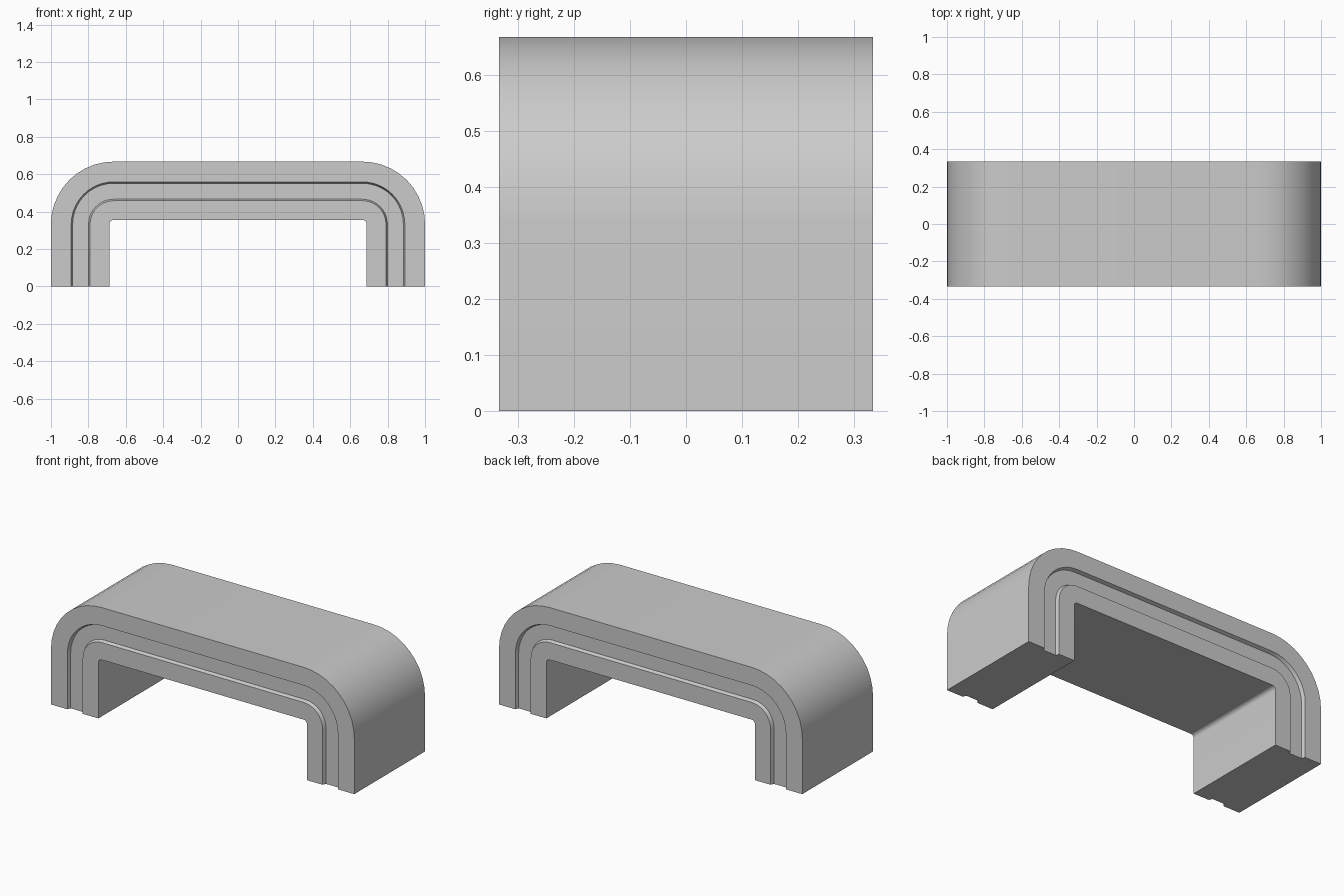
import bpy, bmesh
from math import sin, cos, pi

if "Cube" in bpy.data.objects:
    bpy.data.objects.remove(bpy.data.objects["Cube"])

HALF_X, TOP, HALF_Y = 1.0, 0.667, 0.333
RADIUS, THICK = 0.335, 0.312
DEPTH, STEPS = 0.02, 10

# Cross-section: (distance in from the outer skin, y), front half then mirrored to the back
front = [(0, -HALF_Y), (0.108, -HALF_Y), (0.116, -HALF_Y + DEPTH),
         (0.201, -HALF_Y + DEPTH), (0.209, -HALF_Y), (THICK, -HALF_Y)]
section = front + [(d, -y) for d, y in reversed(front)]


def arch_path(inset):
    """Points of the arch centre-line at a given inset, left foot to right foot."""
    cx, cz, r = HALF_X - RADIUS, TOP - RADIUS, RADIUS - inset
    arc = [(cx + r * cos(a), cz + r * sin(a))
           for a in (pi / 2 * i / STEPS for i in range(STEPS + 1))]
    right = [(HALF_X - inset, 0)] + arc
    return [(-x, z) for x, z in right] + right[::-1]


# Arch: sweep the grooved section along the concentric paths
bm = bmesh.new()
rails = [[bm.verts.new((x, y, z)) for x, z in arch_path(d)] for d, y in section]
for a, b in zip(rails, rails[1:] + rails[:1]):
    for i in range(len(a) - 1):
        bm.faces.new((a[i], a[i + 1], b[i + 1], b[i]))

# Flat feet
for end in (0, -1):
    bm.faces.new([rail[end] for rail in rails])
bmesh.ops.recalc_face_normals(bm, faces=bm.faces)

mesh = bpy.data.meshes.new("grooved_arch")
bm.to_mesh(mesh)
bm.free()
arch = bpy.data.objects.new("grooved_arch", mesh)
bpy.context.collection.objects.link(arch)
bpy.context.view_layer.objects.active = arch
arch.select_set(True)
bpy.ops.object.shade_smooth_by_angle(angle=pi / 6)
